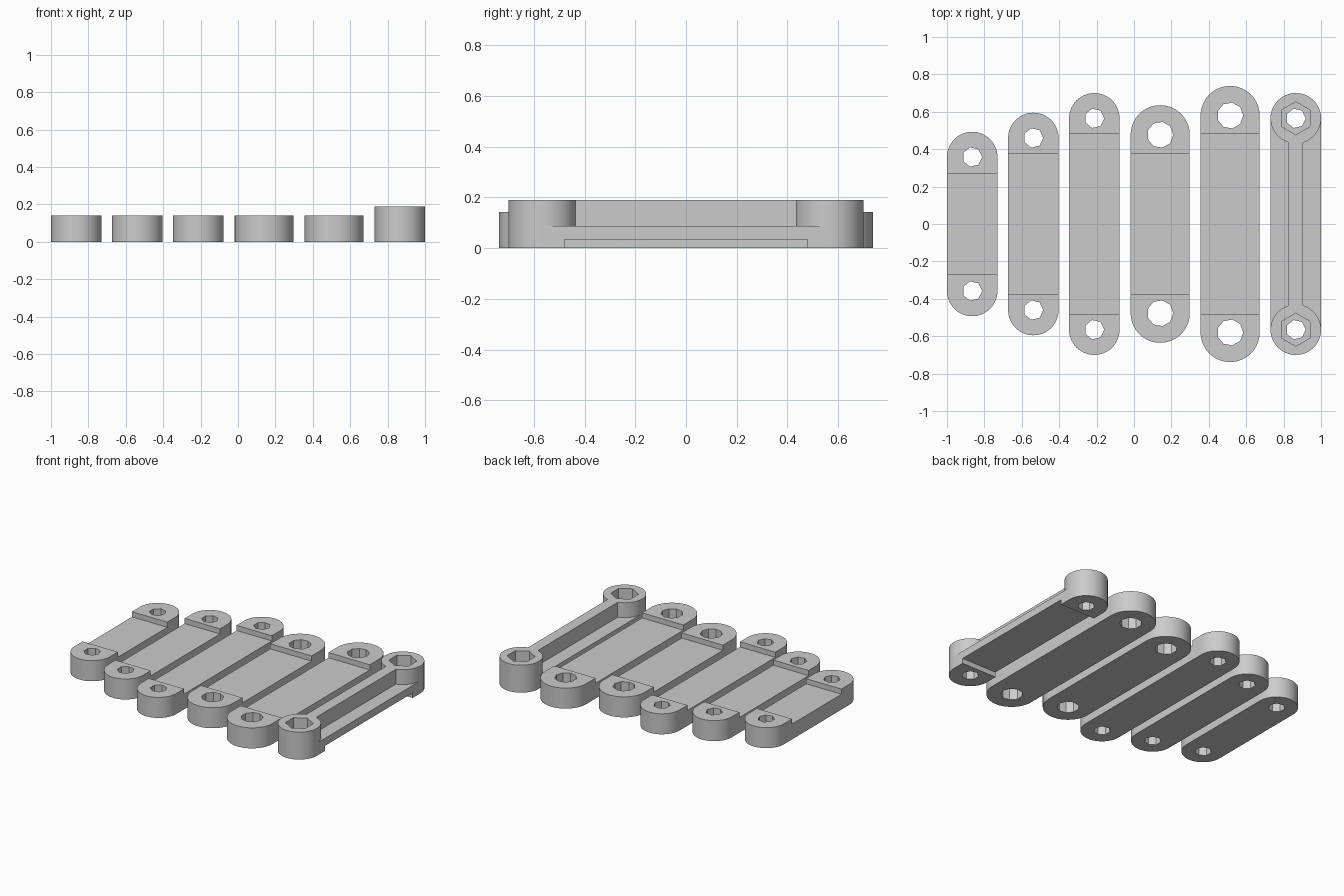
import bpy, bmesh, math
from math import sin, cos, pi, radians

default = bpy.data.objects.get("Cube")
if default:
    bpy.data.objects.remove(default, do_unlink=True)

grey = bpy.data.materials.new("plain grey")
grey.use_nodes = True
GREY = (0.6, 0.6, 0.6, 1)
grey.diffuse_color = GREY
grey.node_tree.nodes["Principled BSDF"].inputs["Base Color"].default_value = GREY

LINK_TOP, STEP = 0.142, 0.036
BAR_TOP, PLATE_TOP, UNDERCUT = 0.19, 0.087, 0.035
RIB = 0.038


def prism(name, outline, z0, z1):
    """Extrude a closed xy outline from z0 to z1."""
    bm = bmesh.new()
    face = bm.faces.new([bm.verts.new((x, y, z0)) for x, y in outline])
    top = bmesh.ops.extrude_face_region(bm, geom=[face])
    verts = [v for v in top["geom"] if isinstance(v, bmesh.types.BMVert)]
    bmesh.ops.translate(bm, verts=verts, vec=(0, 0, z1 - z0))
    bmesh.ops.recalc_face_normals(bm, faces=bm.faces)
    mesh = bpy.data.meshes.new(name)
    bm.to_mesh(mesh)
    bm.free()
    mesh.materials.append(grey)
    obj = bpy.data.objects.new(name, mesh)
    bpy.context.collection.objects.link(obj)
    return obj


def arc(cx, cy, r, start, end, steps):
    angles = [radians(start + (end - start) * i / steps) for i in range(steps + 1)]
    return [(cx + r * cos(a), cy + r * sin(a)) for a in angles]


def ring(cx, cy, r, sides, turn=0):
    return arc(cx, cy, r, turn, turn + 360, sides)[:-1]


def stadium(cx, pivot, r):
    return arc(cx, pivot, r, 0, 180, 32) + arc(cx, -pivot, r, 180, 360, 32)


def rectangle(cx, half_x, half_y):
    return [(cx - half_x, -half_y), (cx + half_x, -half_y),
            (cx + half_x, half_y), (cx - half_x, half_y)]


def carve(obj, outline, z0, z1):
    """Cut a prism out of obj and discard the cutter."""
    cutter = prism("cutter", outline, z0, z1)
    cutter.hide_render = True
    mod = obj.modifiers.new("cut", "BOOLEAN")
    mod.operation, mod.solver, mod.object = "DIFFERENCE", "EXACT", cutter
    bpy.context.view_layer.objects.active = obj
    bpy.ops.object.modifier_apply(modifier=mod.name)
    bpy.data.objects.remove(cutter, do_unlink=True)


def finish(obj):
    bpy.ops.object.select_all(action="DESELECT")
    obj.select_set(True)
    bpy.context.view_layer.objects.active = obj
    bpy.ops.object.shade_smooth_by_angle(angle=radians(30))


# Flat links: centre x, pivot y, radius, recess half length, hole radius, hole sides
links = [
    (-0.865, 0.358, 0.135, 0.27, 0.053, 7),
    (-0.538, 0.460, 0.135, 0.378, 0.053, 7),
    (-0.212, 0.565, 0.135, 0.48, 0.053, 7),
    (0.140, 0.477, 0.158, 0.378, 0.07, 9),
    (0.514, 0.580, 0.158, 0.48, 0.07, 9),
]
for i, (cx, pivot, r, recess, hole, sides) in enumerate(links, 1):
    link = prism(f"flat_link_{i}", stadium(cx, pivot, r), 0, LINK_TOP)
    carve(link, rectangle(cx, r + 0.05, recess), LINK_TOP - STEP, LINK_TOP + 0.1)
    for y in (pivot, -pivot):
        carve(link, ring(cx, y, hole, sides), -0.1, 0.3)
    finish(link)

# Ribbed link with tall round bosses and nut pockets
cx, pivot, r = 0.865, 0.565, 0.135
bar = prism("ribbed_link", stadium(cx, pivot, r), 0, BAR_TOP)
lean = math.degrees(math.acos(RIB / r))
for side in (1, -1):
    pocket = arc(0, -pivot, r, 0, lean, 12)[::-1] + [(r + 0.05, -pivot)]
    pocket += [(x, -y) for x, y in reversed(pocket)]
    carve(bar, [(cx + side * x, y) for x, y in pocket], PLATE_TOP, BAR_TOP + 0.1)
carve(bar, rectangle(cx, r + 0.05, 0.48), -0.1, UNDERCUT)
for y in (pivot, -pivot):
    carve(bar, ring(cx, y, 0.053, 7), -0.1, 0.3)
    carve(bar, ring(cx, y, 0.088, 6, 30), PLATE_TOP, 0.3)
finish(bar)
